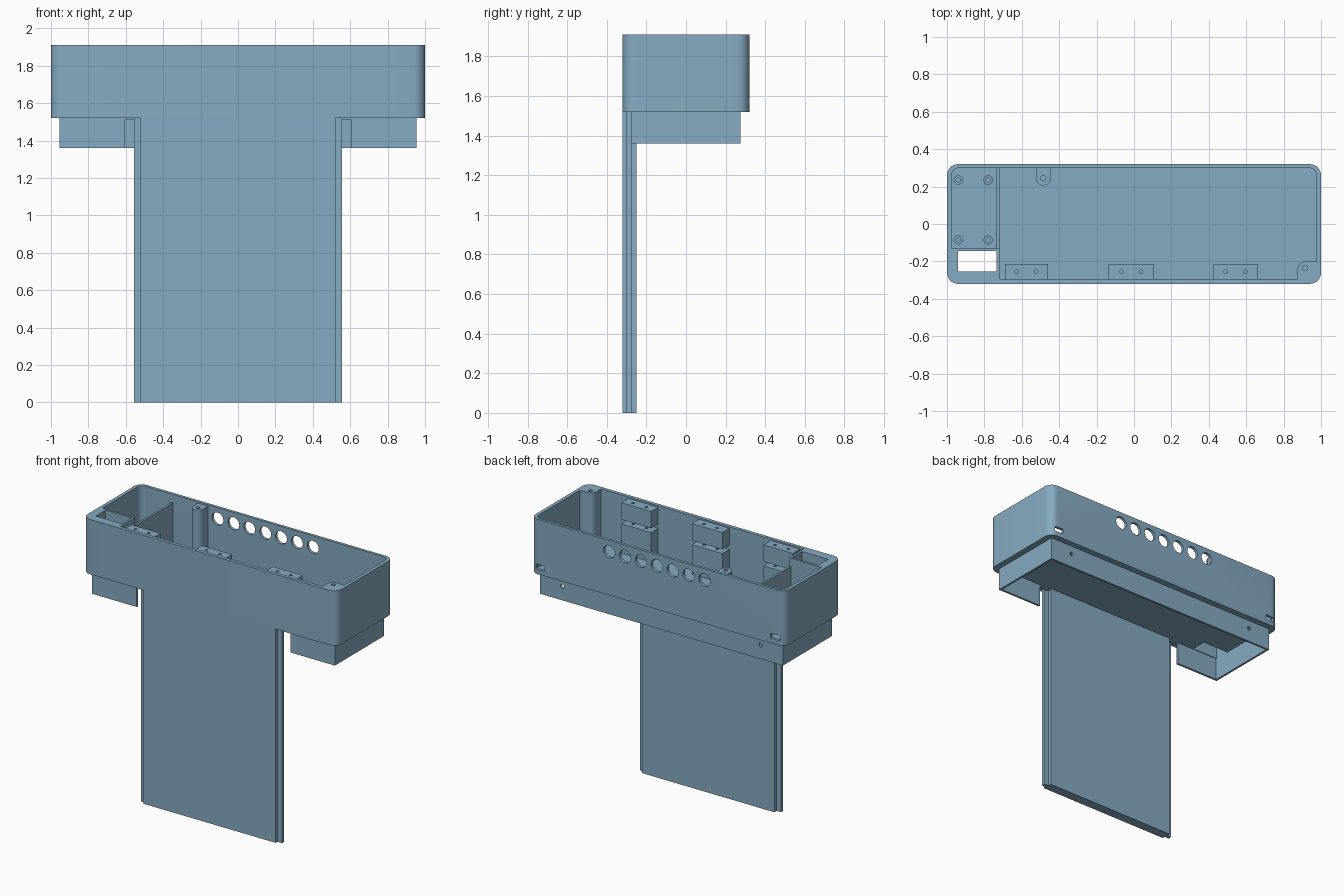
import bpy, bmesh, math
from mathutils import Matrix

if "Cube" in bpy.data.objects:
    bpy.data.objects.remove(bpy.data.objects["Cube"])

mat = bpy.data.materials.new("steel_blue")
mat.diffuse_color = (0.24, 0.41, 0.54, 1)
mat.use_nodes = True
mat.node_tree.nodes["Principled BSDF"].inputs["Base Color"].default_value = mat.diffuse_color


def prism(bm, pts, z0, z1):
    """Extrude a plan outline between two heights."""
    face = bm.faces.new([bm.verts.new((x, y, z0)) for x, y in pts])
    up = bmesh.ops.extrude_face_region(bm, geom=[face])["geom"]
    bmesh.ops.translate(bm, vec=(0, 0, z1 - z0),
                        verts=[v for v in up if isinstance(v, bmesh.types.BMVert)])


def box(bm, x0, x1, y0, y1, z0, z1):
    prism(bm, [(x0, y0), (x1, y0), (x1, y1), (x0, y1)], z0, z1)


def rod(bm, x, y, z, r, depth, along_y=False):
    m = Matrix.Translation((x, y, z))
    if along_y:
        m = m @ Matrix.Rotation(math.pi / 2, 4, 'X')
    bmesh.ops.create_cone(bm, cap_ends=True, segments=24, radius1=r, radius2=r,
                          depth=depth, matrix=m)


def arc(cx, cy, r, a0, a1, n=8):
    return [(cx + r * math.cos(math.radians(a0 + (a1 - a0) * i / n)),
             cy + r * math.sin(math.radians(a0 + (a1 - a0) * i / n))) for i in range(n + 1)]


def make(name, bm):
    bmesh.ops.recalc_face_normals(bm, faces=bm.faces[:])
    me = bpy.data.meshes.new(name)
    bm.to_mesh(me)
    bm.free()
    ob = bpy.data.objects.new(name, me)
    me.materials.append(mat)
    bpy.context.collection.objects.link(ob)
    return ob


def cut(ob, bm):
    """Subtract the cutter shapes and discard the cutter."""
    tool = make("cutter", bm)
    tool.hide_render = True
    mod = ob.modifiers.new("cut", 'BOOLEAN')
    mod.operation, mod.solver, mod.object = 'DIFFERENCE', 'EXACT', tool
    activate(ob)
    bpy.ops.object.modifier_apply(modifier=mod.name)
    bpy.data.objects.remove(tool)


def activate(ob):
    bpy.ops.object.select_all(action='DESELECT')
    ob.select_set(True)
    bpy.context.view_layer.objects.active = ob


X, Y, R = 1.0, 0.32, 0.06
BASE, FLOOR, TOP = 1.52, 1.54, 1.91

# Rounded housing
bm = bmesh.new()
prism(bm, arc(X - R, Y - R, R, 0, 90) + arc(R - X, Y - R, R, 90, 180)
      + arc(R - X, R - Y, R, 180, 270) + arc(X - R, R - Y, R, 270, 360), BASE, TOP)
housing = make("housing", bm)

# Open cavity, leaving a solid front-left block and a front-right screw boss
bm = bmesh.new()
prism(bm, [(-0.975, -0.13), (-0.72, -0.13), (-0.72, -0.295), (0.875, -0.295)]
      + arc(0.915, -0.24, 0.04, 180, 90) + [(0.975, -0.20)]
      + arc(0.935, 0.26, 0.04, 0, 90) + arc(-0.935, 0.26, 0.04, 90, 180), FLOOR, 2.0)
cut(housing, bm)

# Cable shaft, round vents, rear slots and boss screw hole
bm = bmesh.new()
box(bm, -0.94, -0.735, -0.255, -0.145, 1.4, 2.0)
for i in range(-3, 4):
    rod(bm, i * 0.125 + 0.005, 0.31, 1.83, 0.045, 0.1, True)
for s in (-1, 1):
    box(bm, s * 0.925 - 0.035, s * 0.925 + 0.035, 0.285, 0.4, 1.555, 1.59)
rod(bm, 0.915, -0.235, TOP, 0.014, 0.3)
cut(housing, bm)

# Low dividing wall
bm = bmesh.new()
box(bm, -0.735, -0.72, -0.135, 0.305, FLOOR - 0.005, 1.85)
make("partition", bm)

# Rear screw post
bm = bmesh.new()
prism(bm, [(-0.445, 0.305), (-0.525, 0.305)] + arc(-0.485, 0.245, 0.04, 180, 360),
      FLOOR - 0.005, 1.90)
post = make("screw_post", bm)
bm = bmesh.new()
rod(bm, -0.485, 0.245, 1.90, 0.014, 0.3)
cut(post, bm)

# Board standoffs
bm = bmesh.new()
bores = bmesh.new()
for x in (-0.94, -0.78):
    for y in (-0.085, 0.235):
        rod(bm, x, y, FLOOR + 0.02, 0.025, 0.045)
        rod(bores, x, y, FLOOR + 0.04, 0.012, 0.06)
standoffs = make("board_standoffs", bm)
cut(standoffs, bores)

# Drilled clamp blocks in upper and lower pairs along the front wall
for n, (x0, x1) in enumerate([(-0.69, -0.46), (-0.135, 0.105), (0.425, 0.66)]):
    for label, z0, z1 in (("lower", FLOOR - 0.005, 1.75), ("upper", 1.78, 1.90)):
        bm = bmesh.new()
        box(bm, x0, x1, -0.30, -0.215, z0, z1)
        block = make(f"{label}_clamp_block_{n + 1}", bm)
        bm = bmesh.new()
        for s in (-1, 1):
            rod(bm, (x0 + x1) / 2 + s * 0.052, -0.255, z1, 0.01, 0.3 if label == "upper" else 0.16)
        cut(block, bm)

# Skirt below the housing, open at the bottom and cut away behind the panel
bm = bmesh.new()
box(bm, -0.955, 0.955, -0.275, 0.275, 1.36, BASE)
skirt = make("skirt", bm)
bm = bmesh.new()
box(bm, -0.94, 0.94, -0.26, 0.26, 1.2, 1.7)
cut(skirt, bm)
bm = bmesh.new()
box(bm, -0.605, 0.605, -0.4, -0.2, 1.2, 1.51)
for s in (-1, 1):
    rod(bm, s * 0.78, 0.27, 1.46, 0.014, 0.1, True)
cut(skirt, bm)

# Front panel with a tongue down each edge
half = [(0.52, -0.32), (0.52, -0.30), (0.555, -0.30), (0.555, -0.275), (0.52, -0.275), (0.52, -0.25)]
bm = bmesh.new()
prism(bm, half + [(-x, y) for x, y in reversed(half)], 0, BASE)
make("front_panel", bm)

for ob in list(bpy.context.scene.objects):
    activate(ob)
    bpy.ops.object.shade_smooth_by_angle(angle=math.radians(30))
